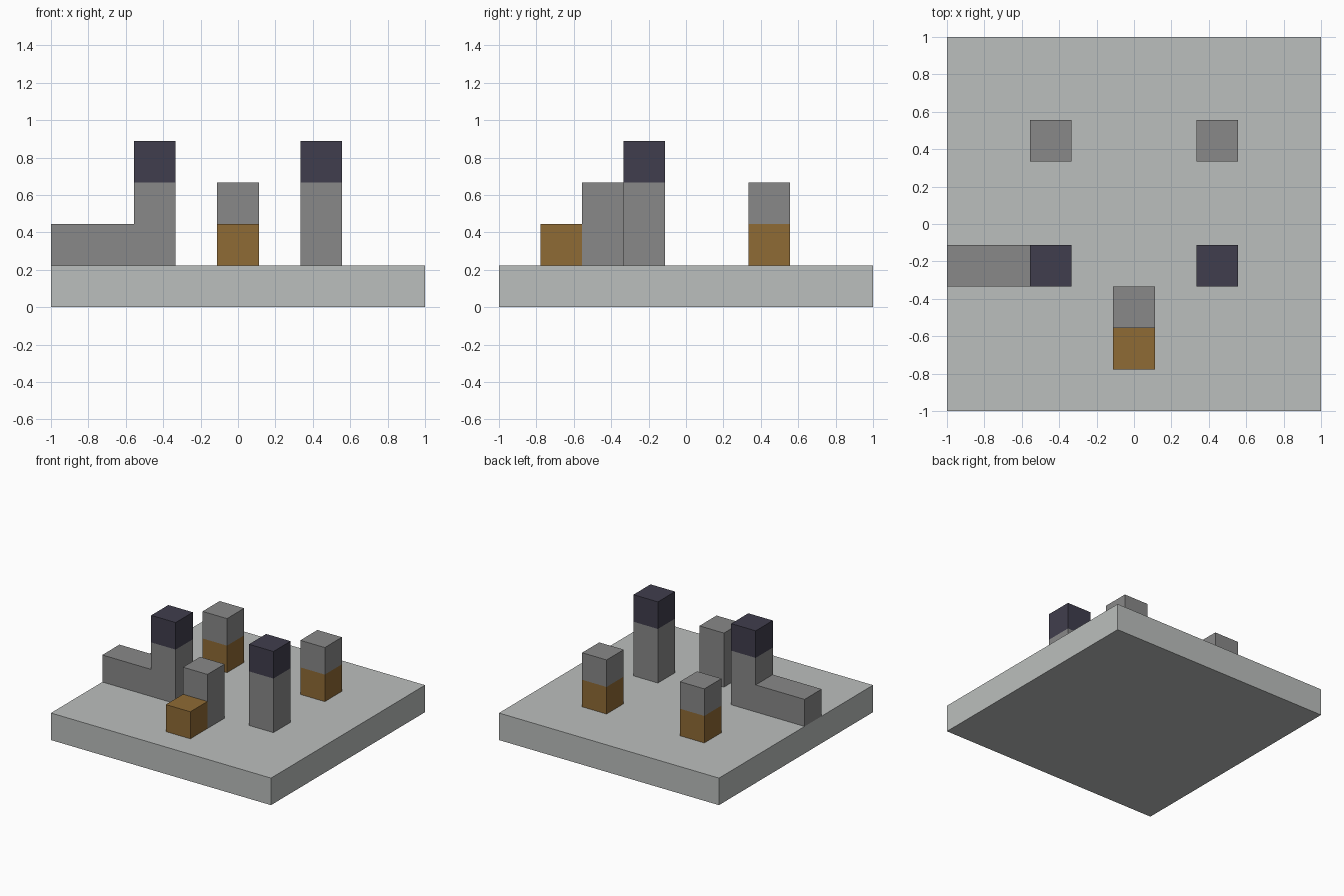
import bpy

cube = bpy.data.objects.get("Cube")
if cube:
    bpy.data.objects.remove(cube, do_unlink=True)

UNIT = 2 / 9  # edge of one block


def material(name, rgb):
    mat = bpy.data.materials.new(name)
    mat.use_nodes = True
    colour = (*rgb, 1)
    mat.diffuse_color = colour
    mat.node_tree.nodes["Principled BSDF"].inputs["Base Color"].default_value = colour
    return mat


pale = material("pale stone", (0.50, 0.52, 0.51))
grey = material("grey stone", (0.25, 0.25, 0.25))
brown = material("brown wood", (0.275, 0.145, 0.035))
dark = material("dark slate", (0.051, 0.048, 0.075))


def block(name, cell, size, mat):
    """Box centred on cell (x, y) with its bottom at level z, in block units."""
    x, y, z = cell
    sx, sy, sz = size
    bpy.ops.mesh.primitive_cube_add(size=1, location=(x * UNIT, y * UNIT, (z + sz / 2) * UNIT))
    obj = bpy.context.object
    obj.name = name
    obj.scale = (sx * UNIT, sy * UNIT, sz * UNIT)
    bpy.ops.object.transform_apply(location=False, rotation=False, scale=True)
    obj.data.materials.append(mat)


# Ground slab
block("base_slab", (0, 0, 0), (9, 9, 1), pale)

# Paired pillars: tall dark-capped in front, short brown-footed behind
for side, x in (("right", -2), ("left", 2)):
    block(f"front_{side}_pillar", (x, -1, 1), (1, 1, 2), grey)
    block(f"front_{side}_cap", (x, -1, 3), (1, 1, 1), dark)
    block(f"back_{side}_foot", (x, 2, 1), (1, 1, 1), brown)
    block(f"back_{side}_pillar", (x, 2, 2), (1, 1, 1), grey)

# Low wall from the right pillar to the slab edge
block("low_wall", (-3.5, -1, 1), (2, 1, 1), grey)

# Central post with a step in front
block("centre_post", (0, -2, 1), (1, 1, 2), grey)
block("centre_step", (0, -3, 1), (1, 1, 1), brown)
